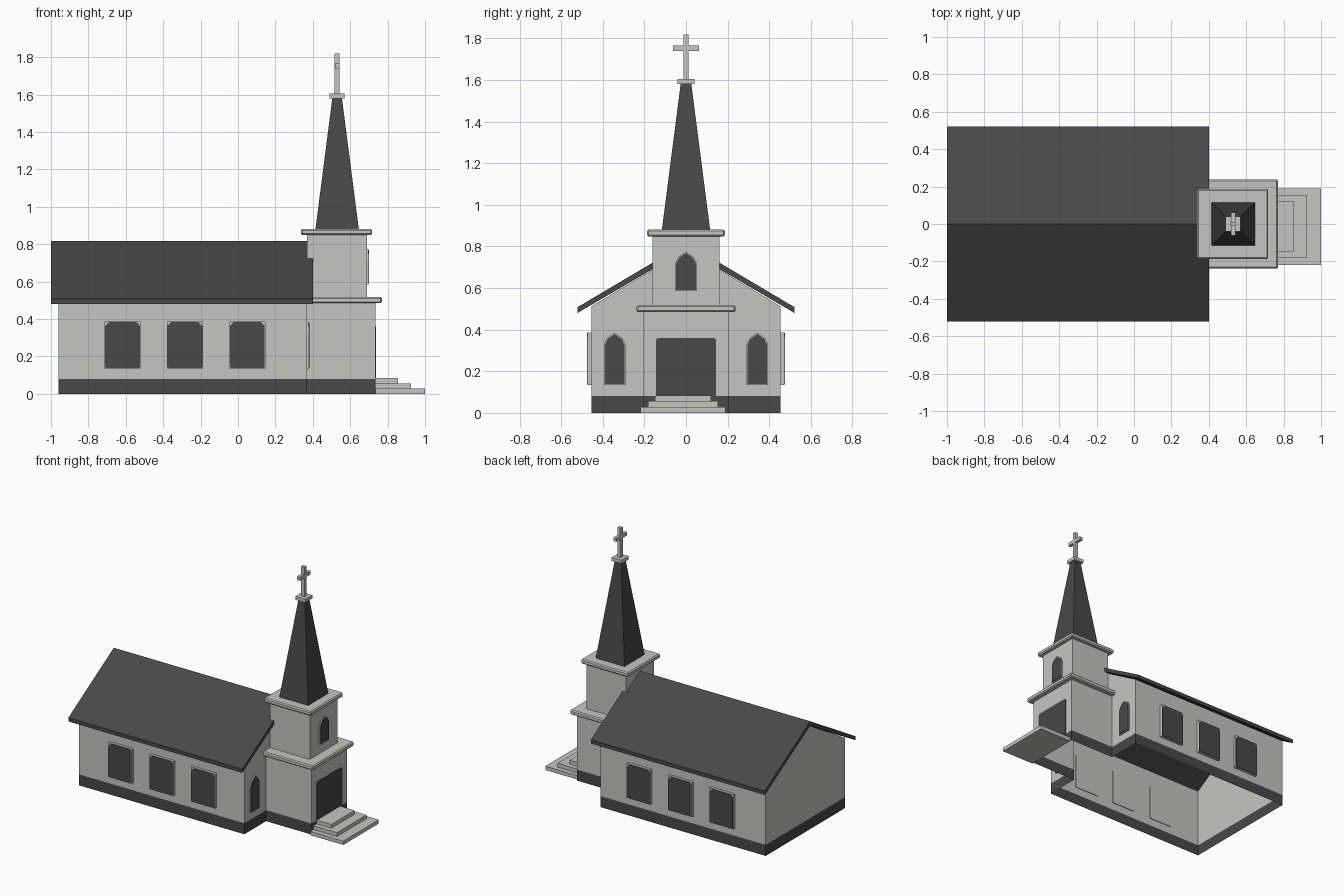
import bpy, bmesh
from mathutils import Vector

if "Cube" in bpy.data.objects:
    bpy.data.objects.remove(bpy.data.objects["Cube"])


def material(name, rgb):
    m = bpy.data.materials.new(name)
    m.diffuse_color = (*rgb, 1)
    m.use_nodes = True
    m.node_tree.nodes["Principled BSDF"].inputs["Base Color"].default_value = m.diffuse_color
    return m


LIGHT = material("pale_stone", (0.56, 0.56, 0.55))
DARK = material("dark_slate", (0.065, 0.065, 0.065))


def finish(name, bm, *mats):
    me = bpy.data.meshes.new(name)
    bm.to_mesh(me)
    bm.free()
    ob = bpy.data.objects.new(name, me)
    bpy.context.collection.objects.link(ob)
    for m in mats:
        me.materials.append(m)
    return ob


def frustum(name, lo, hi, mat, taper=1.0, bevel=0.0):
    """Box between two corners, optionally tapered to the top or bevelled."""
    bm = bmesh.new()
    bmesh.ops.create_cube(bm, size=1)
    lo, hi = Vector(lo), Vector(hi)
    for v in bm.verts:
        k = taper if v.co.z > 0 else 1
        c = Vector((v.co.x * k, v.co.y * k, v.co.z))
        v.co = (lo + hi) / 2 + c * (hi - lo)
    if bevel:
        bmesh.ops.bevel(bm, geom=bm.edges[:], offset=bevel, segments=1, affect='EDGES')
    return finish(name, bm, mat)


def prism(name, pts, axis, a, b, mat):
    """Extrude a (horizontal, z) outline along x or y from a to b."""
    bm = bmesh.new()
    put = (lambda u, v, d: (d, u, v)) if axis == 'x' else (lambda u, v, d: (u, d, v))
    r0 = [bm.verts.new(put(u, v, a)) for u, v in pts]
    r1 = [bm.verts.new(put(u, v, b)) for u, v in pts]
    bm.faces.new(r0)
    bm.faces.new(r1)
    n = len(pts)
    for i in range(n):
        j = (i + 1) % n
        bm.faces.new((r0[i], r0[j], r1[j], r1[i]))
    bmesh.ops.recalc_face_normals(bm, faces=bm.faces[:])
    return finish(name, bm, mat)


# Walls: open shell around nave and tower, dark plinth below, gables above
X0, X1, XT, W, T = -0.96, 0.37, 0.735, 0.455, 0.205
plan = [(X0, -W), (X1, -W), (X1, -T), (XT, -T), (XT, T), (X1, T), (X1, W), (X0, W)]
bm = bmesh.new()
rings = [[bm.verts.new((x, y, z)) for x, y in plan] for z in (0, 0.08, 0.512)]
for k in range(2):
    for i in range(8):
        j = (i + 1) % 8
        f = bm.faces.new((rings[k][i], rings[k][j], rings[k + 1][j], rings[k + 1][i]))
        f.material_index = 1 - k
top = rings[2]
bm.faces.new((top[7], top[0], bm.verts.new((X0, 0, 0.785))))
bm.faces.new((top[1], top[2], top[5], top[6], bm.verts.new((X1, 0, 0.785))))
finish("walls", bm, LIGHT, DARK)

# Gabled roof with overhanging eaves
prism("roof", [(-0.522, 0.48), (0, 0.785), (0.522, 0.48), (0.522, 0.508),
               (0, 0.817), (-0.522, 0.508)], 'x', -1.0, 0.40, DARK)

# Tower upper stage and cornices
frustum("belfry", (0.37, -0.16, 0.50), (0.69, 0.16, 0.86), LIGHT)
frustum("lower_cornice", (0.34, -0.238, 0.485), (0.77, 0.238, 0.518), LIGHT, bevel=0.007)
frustum("upper_cornice", (0.337, -0.187, 0.849), (0.717, 0.187, 0.881), LIGHT, bevel=0.007)

# Spire, cap and cross
CX = 0.53
frustum("spire", (CX - .116, -.116, .88), (CX + .116, .116, 1.582), DARK, taper=0.22)
frustum("spire_cap", (CX - .04, -.04, 1.58), (CX + .04, .04, 1.605), LIGHT)
frustum("cross_post", (CX - .013, -.012, 1.60), (CX + .013, .012, 1.82), LIGHT)
frustum("cross_arm", (CX - .012, -.062, 1.74), (CX + .012, .062, 1.765), LIGHT)

# Entrance steps
for i, (x, lo, hi) in enumerate([(1.0, -.218, .19), (.925, -.183, .155), (.855, -.148, .12)]):
    frustum(f"step_{i + 1}", (.735, lo, i * .028), (x, hi, (i + 1) * .028), LIGHT)

# Door plate with clipped top corners
prism("door", [(-.145, .08), (.145, .08), (.145, .35), (.135, .36),
               (-.135, .36), (-.145, .35)], 'x', .732, .739, DARK)


def arch(c, z0, z1, w):
    s = z1 - 1.1 * w
    return [(c - w, z0), (c + w, z0), (c + w, s), (c + .72 * w, s + .6 * w),
            (c, z1), (c - .72 * w, s + .6 * w), (c - w, s)]


# Pointed windows on the entrance side
for name, x, c, z0, z1 in (("left", X1, -.343, .133, .385), ("right", X1, .343, .133, .385),
                           ("belfry", .69, 0, .585, .775)):
    prism(name + "_arch_frame", arch(c, z0, z1, .052), 'x', x - .005, x + .008, LIGHT)
    prism(name + "_arch_glass", arch(c, z0 + .005, z1 - .006, .047), 'x', x + .004, x + .011, DARK)

# Three framed windows along each side
for s in (-1, 1):
    for i, c in enumerate((-.617, -.284, .05)):
        frustum(f"side_frame_{s}_{i}", (c - .096, min(s * .45, s * .474), .135),
                (c + .096, max(s * .45, s * .474), .386), LIGHT)
        l, r, b, t, k, q = c - .093, c + .093, .138, .383, .02, .006
        prism(f"side_glass_{s}_{i}", [(l + q, b), (r - q, b), (r, b + q), (r, t - k),
                                      (r - k, t), (l + k, t), (l, t - k), (l, b + q)],
              'y', s * .470, s * .477, DARK)
